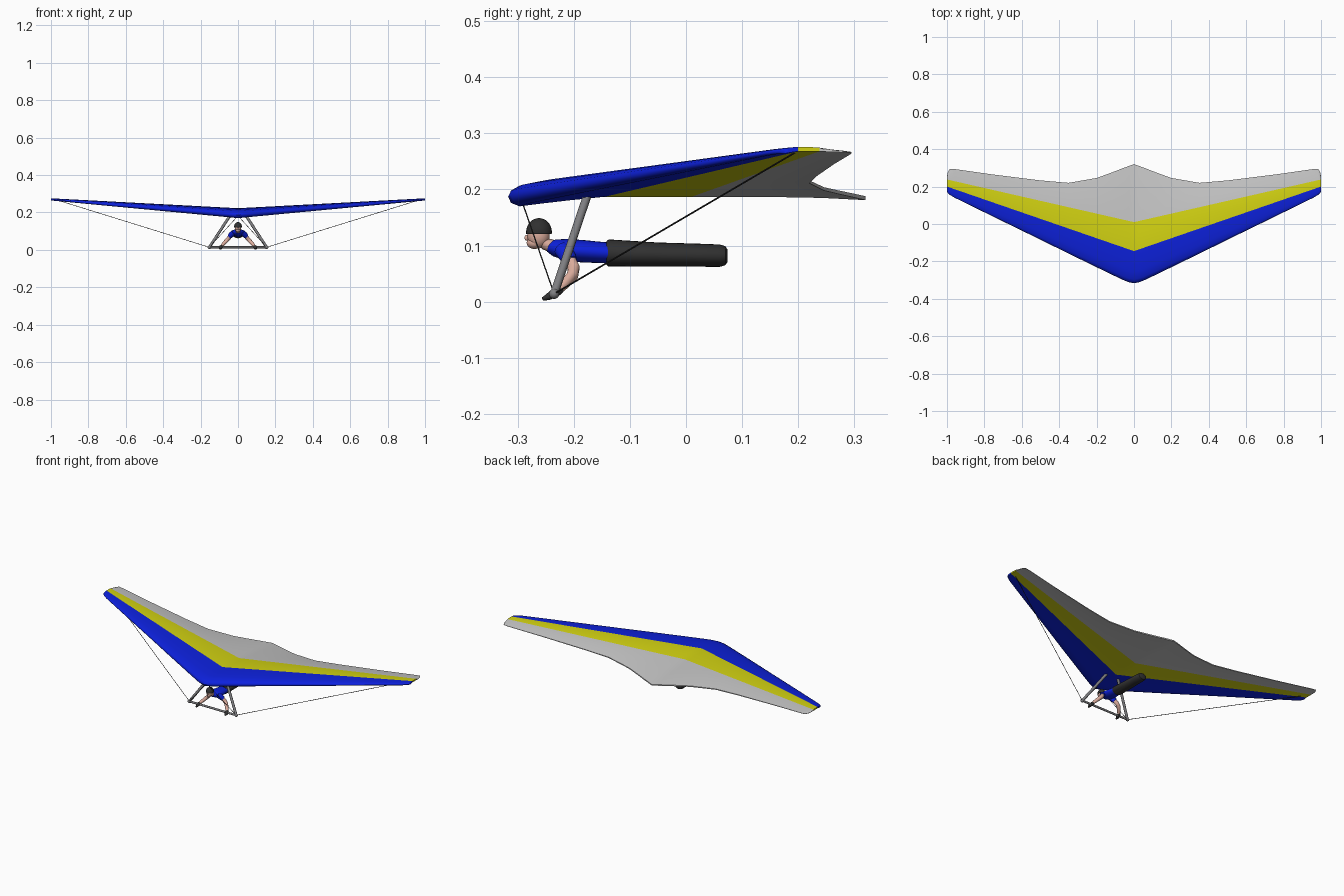
import bpy, bmesh, math
from mathutils import Vector, Matrix

if "Cube" in bpy.data.objects:
    bpy.data.objects.remove(bpy.data.objects["Cube"])


def material(name, rgb):
    m = bpy.data.materials.new(name)
    m.diffuse_color = (*rgb, 1)
    m.use_nodes = True
    m.node_tree.nodes["Principled BSDF"].inputs["Base Color"].default_value = m.diffuse_color
    return m


BLUE = material("royal blue", (0.004, 0.015, 0.72))
YELLOW = material("yellow", (0.65, 0.65, 0.006))
GREY = material("light grey", (0.56, 0.56, 0.56))
TUBE = material("metal grey", (0.21, 0.21, 0.22))
BLACK = material("charcoal", (0.03, 0.03, 0.03))
SKIN = material("skin", (0.72, 0.42, 0.34))


def finish(name, bm, mats, angle=40):
    bmesh.ops.recalc_face_normals(bm, faces=bm.faces)
    me = bpy.data.meshes.new(name)
    bm.to_mesh(me)
    bm.free()
    for m in mats:
        me.materials.append(m)
    ob = bpy.data.objects.new(name, me)
    bpy.context.collection.objects.link(ob)
    bpy.ops.object.select_all(action='DESELECT')
    ob.select_set(True)
    bpy.context.view_layer.objects.active = ob
    bpy.ops.object.shade_smooth_by_angle(angle=math.radians(angle))
    return ob


def loft(name, pts, mat, n=16):
    """Elliptical rings along a path; each point is x, y, z, half width, half height."""
    bm = bmesh.new()
    rings = []
    for i, (x, y, z, a, b) in enumerate(pts):
        p, q = pts[max(i - 1, 0)], pts[min(i + 1, len(pts) - 1)]
        d = (Vector(q[:3]) - Vector(p[:3])).normalized()
        u = d.cross(Vector((0, 0, 1)))
        u = u.normalized() if u.length > 0.01 else Vector((1, 0, 0))
        v = u.cross(d).normalized()
        rings.append([bm.verts.new(Vector((x, y, z)) + u * a * math.cos(t) + v * b * math.sin(t))
                      for t in (2 * math.pi * k / n for k in range(n))])
    for r, s in zip(rings, rings[1:]):
        for k in range(n):
            bm.faces.new((r[k], r[(k + 1) % n], s[(k + 1) % n], s[k]))
    bm.faces.new(rings[0])
    bm.faces.new(rings[-1])
    return finish(name, bm, [mat])


def rod(name, a, b, r, mat, n=10):
    return loft(name, [(*a, r, r), (*b, r, r)], mat, n)


def ellipsoid(name, centre, radii, mat, cut_z=None):
    bm = bmesh.new()
    bmesh.ops.create_uvsphere(bm, u_segments=24, v_segments=16, radius=1,
                              matrix=Matrix.Translation(centre) @ Matrix.Diagonal((*radii, 1)))
    if cut_z is not None:
        geom = bm.verts[:] + bm.edges[:] + bm.faces[:]
        bmesh.ops.bisect_plane(bm, geom=geom, plane_co=(0, 0, cut_z), plane_no=(0, 0, 1), clear_inner=True)
        bmesh.ops.holes_fill(bm, edges=[e for e in bm.edges if e.is_boundary])
    return finish(name, bm, [mat])


# Sail: airfoil sections lofted across the span, striped by chord band
# stations: x, leading edge y, trailing edge y
half = [(0, -.317, .32), (.025, -.312, .311), (.05, -.303, .302), (.12, -.27, .275), (.2, -.231, .246),
        (.35, -.158, .22), (.5, -.084, .233), (.75, .038, .264), (.96, .141, .294), (.985, .156, .295),
        (.996, .166, .275), (1, .174, .252)]
stations = [(-x, a, b) for x, a, b in reversed(half[1:])] + half
# chord rows: band, fraction along band, top offset, bottom offset
rows = [(0, .03, .011, -.011), (0, .12, .020, -.017), (0, .35, .028, -.012), (0, .65, .033, -.006),
        (0, 1, .036, 0), (1, .5, .035, 0), (1, 1, .030, 0), (2, .4, .020, 0), (2, .75, .010, -.002),
        (2, 1, .001, -.006)]
bm = bmesh.new()
tops, bots = [], []
for x, le, te in stations:
    ax = abs(x)
    stops = [le, -.145 + .345 * ax, .01 + .228 * ax, te]
    s, z0 = 1 - .78 * ax, .187 + .081 * ax
    nose = bm.verts.new((x, le, z0))
    t, b = [nose], [nose]
    for band, f, up, dn in rows:
        y = stops[band] + (stops[band + 1] - stops[band]) * f
        t.append(bm.verts.new((x, y, z0 + up * s)))
        b.append(bm.verts.new((x, y, z0 + dn * s)))
    tops.append(t)
    bots.append(b)


def strip_face(verts, band):
    bm.faces.new(list(dict.fromkeys(verts))).material_index = band


for side in (tops, bots):
    for p, q in zip(side, side[1:]):
        for j, row in enumerate(rows):
            strip_face((p[j], p[j + 1], q[j + 1], q[j]), row[0])
for i in range(len(stations) - 1):
    strip_face((tops[i][-1], tops[i + 1][-1], bots[i + 1][-1], bots[i][-1]), 2)
for i in (0, -1):
    for j, row in enumerate(rows):
        strip_face((tops[i][j], tops[i][j + 1], bots[i][j + 1], bots[i][j]), row[0])
finish("sail", bm, [BLUE, YELLOW, GREY], 50)

# Control frame, rigging and arms, mirrored left and right
rod("base_bar", (-.155, -.235, .014), (.155, -.235, .014), .006, TUBE)
for side, s in (("right", 1), ("left", -1)):
    corner = (s * .153, -.235, .014)
    rod(side + "_upright", corner, (s * .037, -.175, .192), .0075, TUBE)
    ellipsoid(side + "_corner_joint", corner, (.01, .009, .009), TUBE)
    rod(side + "_nose_wire", corner, (s * .004, -.292, .178), .0013, BLACK, 6)
    rod(side + "_wing_wire", corner, (s * .985, .205, .272), .0015, BLACK, 6)
    loft(side + "_sleeve", [(s * .022, -.222, .094, .014, .014), (s * .034, -.213, .084, .015, .015),
                            (s * .044, -.206, .072, .013, .013)], BLUE)
    loft(side + "_arm", [(s * .036, -.21, .08, .011, .011), (s * .052, -.2, .06, .011, .011),
                         (s * .064, -.202, .047, .0105, .0105), (s * .08, -.218, .03, .009, .009),
                         (s * .09, -.23, .018, .007, .007)], SKIN)
    loft(side + "_glove", [(s * .086, -.222, .022, .006, .006), (s * .091, -.232, .017, .01, .009),
                           (s * .094, -.246, .0085, .009, .006), (s * .094, -.256, .0045, .004, .003)], BLACK)

# Pilot lying face down
loft("torso", [(0, -.246, .098, .012, .009), (0, -.235, .096, .024, .015), (0, -.215, .093, .036, .019),
               (0, -.185, .09, .036, .02), (0, -.155, .088, .031, .019), (0, -.13, .087, .03, .018)], BLUE, 24)
loft("harness", [(0, -.142, .087, .028, .021), (0, -.138, .087, .031, .024), (0, -.05, .084, .031, .0215),
                 (0, .02, .083, .029, .0205), (0, .06, .082, .027, .02), (0, .07, .082, .024, .017),
                 (0, .074, .082, .016, .011)], BLACK, 24)
loft("neck", [(0, -.262, .113, .011, .011), (0, -.25, .103, .012, .011), (0, -.236, .098, .014, .012)], SKIN)
ellipsoid("head", (0, -.263, .118), (.017, .02, .023), SKIN)
ellipsoid("jaw", (0, -.27, .105), (.012, .014, .011), SKIN)
ellipsoid("nose", (0, -.284, .114), (.003, .004, .005), SKIN)
ellipsoid("helmet", (0, -.262, .124), (.021, .023, .025), BLACK, .121)
